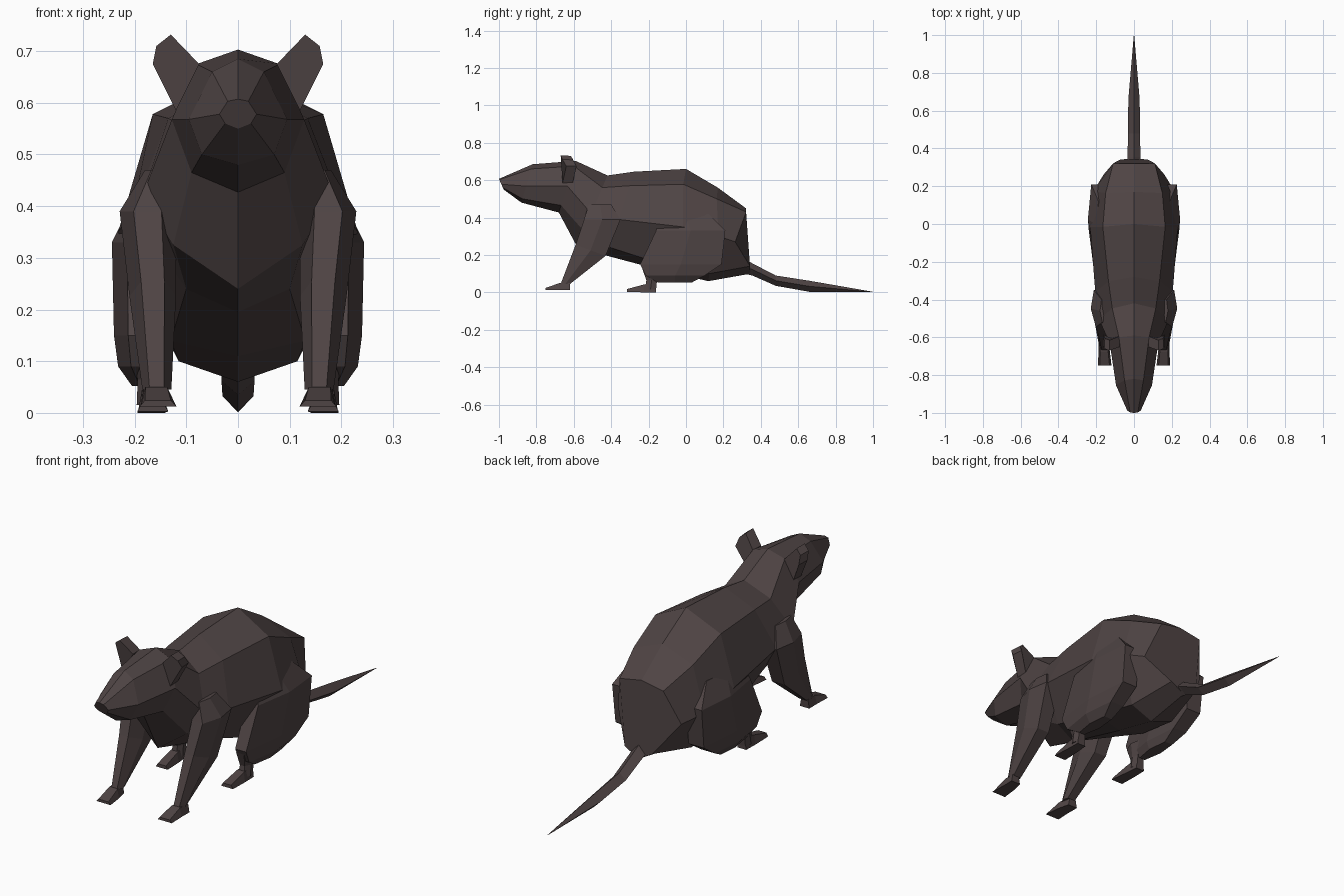
import bpy, bmesh

if "Cube" in bpy.data.objects:
    bpy.data.objects.remove(bpy.data.objects["Cube"])

fur = bpy.data.materials.new("dark brown fur")
fur.diffuse_color = (0.078, 0.058, 0.058, 1)
fur.use_nodes = True
fur.node_tree.nodes["Principled BSDF"].inputs["Base Color"].default_value = fur.diffuse_color


def loft(name, rings, mirror=False):
    """Skin a series of closed point rings, cap both ends, optionally copy across x."""
    bm = bmesh.new()
    for s in ((1, -1) if mirror else (1,)):
        loops = [[bm.verts.new((x * s, y, z)) for x, y, z in r] for r in rings]
        n = len(loops[0])
        for a, b in zip(loops, loops[1:]):
            for i in range(n):
                j = (i + 1) % n
                bm.faces.new((a[i], a[j], b[j], b[i]))
        bm.faces.new(loops[0])
        bm.faces.new(loops[-1])
    bmesh.ops.remove_doubles(bm, verts=bm.verts[:], dist=0.0005)
    bmesh.ops.recalc_face_normals(bm, faces=bm.faces[:])
    me = bpy.data.meshes.new(name)
    bm.to_mesh(me)
    bm.free()
    me.materials.append(fur)
    ob = bpy.data.objects.new(name, me)
    bpy.context.collection.objects.link(ob)
    return ob


def body_ring(yt, yb, bulge, zt, xu, zu, xm, zm, xl, zl, zb):
    """Eight-point section leaning from yt at the top to yb at the bottom."""
    y = lambda z: yt + (yb - yt) * (zt - z) / (zt - zb)
    half = [(xu, y(zu), zu), (xm, y(zm) + bulge, zm), (xl, y(zl), zl)]
    left = [(-x, yy, z) for x, yy, z in reversed(half)]
    return [(0, yt, zt)] + half + [(0, yb, zb)] + left


def flat_ring(x, z, hx, y0, y1, dz=0):
    """Six-sided horizontal leg section from y0 (front) to y1 (back)."""
    m = (y0 + y1) / 2
    q = (y1 - y0) / 5
    return [(x - hx * .5, y0, z - dz), (x + hx * .5, y0, z - dz), (x + hx, m, z),
            (x + hx * .7, y1, z + dz), (x - hx * .7, y1, z + dz), (x - hx, m - q * .2, z)]


def upright_ring(x, y, hx, z0, z1):
    """Four-sided section across y, narrower at the top."""
    return [(x - hx, y, z0), (x + hx, y, z0), (x + hx * .7, y, z1), (x - hx * .7, y, z1)]


# Head and body in one skin, nose to rump
loft("head_and_body", [body_ring(*r) for r in (
    (-1.0, -.975, 0, .607, .02, .603, .036, .578, .025, .56, .55),
    (-.82, -.88, 0, .685, .05, .66, .095, .568, .07, .50, .48),
    (-.59, -.68, 0, .703, .08, .675, .128, .568, .09, .465, .427),
    (-.42, -.58, 0, .625, .115, .56, .185, .42, .125, .325, .24),
    (-.28, -.42, 0, .645, .135, .57, .205, .39, .10, .24, .195),
    (0, -.10, .04, .66, .165, .578, .232, .35, .13, .14, .11),
    (.17, .12, .03, .56, .15, .50, .215, .30, .115, .10, .06),
    (.32, .345, -.07, .45, .11, .43, .16, .27, .07, .14, .10))])

# Ears: flared plates leaning outwards
ear = [(.075, .675), (.12, .585), (.165, .675), (.158, .71), (.13, .732)]
lean = [.01, .0, .02, .0, -.01]
loft("ears", [[(x, -.66 + d, z) for (x, z), d in zip(ear, lean)],
              [(.12 + (x - .12) * .9, -.605 + d, .66 + (z - .66) * .97)
               for (x, z), d in zip(ear, lean)]], True)

# Front legs and feet
loft("front_legs", [flat_ring(*r) for r in (
    (.155, .47, .025, -.52, -.40),
    (.175, .39, .054, -.545, -.35),
    (.165, .225, .045, -.59, -.43, -.03),
    (.157, .045, .028, -.67, -.62))], True)
loft("front_feet", [upright_ring(*r) for r in (
    (.165, -.62, .024, .012, .05), (.158, -.675, .03, .012, .05),
    (.155, -.75, .036, .012, .024))], True)

# Hind thighs, shanks and feet
loft("hind_thighs", [flat_ring(*r) for r in (
    (.16, .42, .04, -.13, .12),
    (.185, .33, .059, -.16, .21),
    (.185, .15, .055, -.245, .19),
    (.182, .09, .05, -.215, .10),
    (.175, .052, .03, -.15, .03))], True)
loft("hind_shanks", [flat_ring(*r) for r in (
    (.175, .13, .04, -.235, -.12), (.17, .065, .024, -.212, -.155),
    (.17, .015, .026, -.22, -.16))], True)
loft("hind_feet", [upright_ring(*r) for r in (
    (.17, -.16, .022, .0, .05), (.168, -.225, .026, .0, .042),
    (.165, -.315, .03, .003, .018))], True)

# Tail: diamond section tapering to a point on the ground
loft("tail", [[(0, y, t), (w, y, (t + b) / 2), (0, y, b), (-w, y, (t + b) / 2)]
              for y, t, b, w in ((.31, .18, .10, .036), (.355, .155, .09, .034),
                                 (.48, .09, .035, .032), (.66, .062, .003, .03),
                                 (1.0, .003, .001, .001))])
